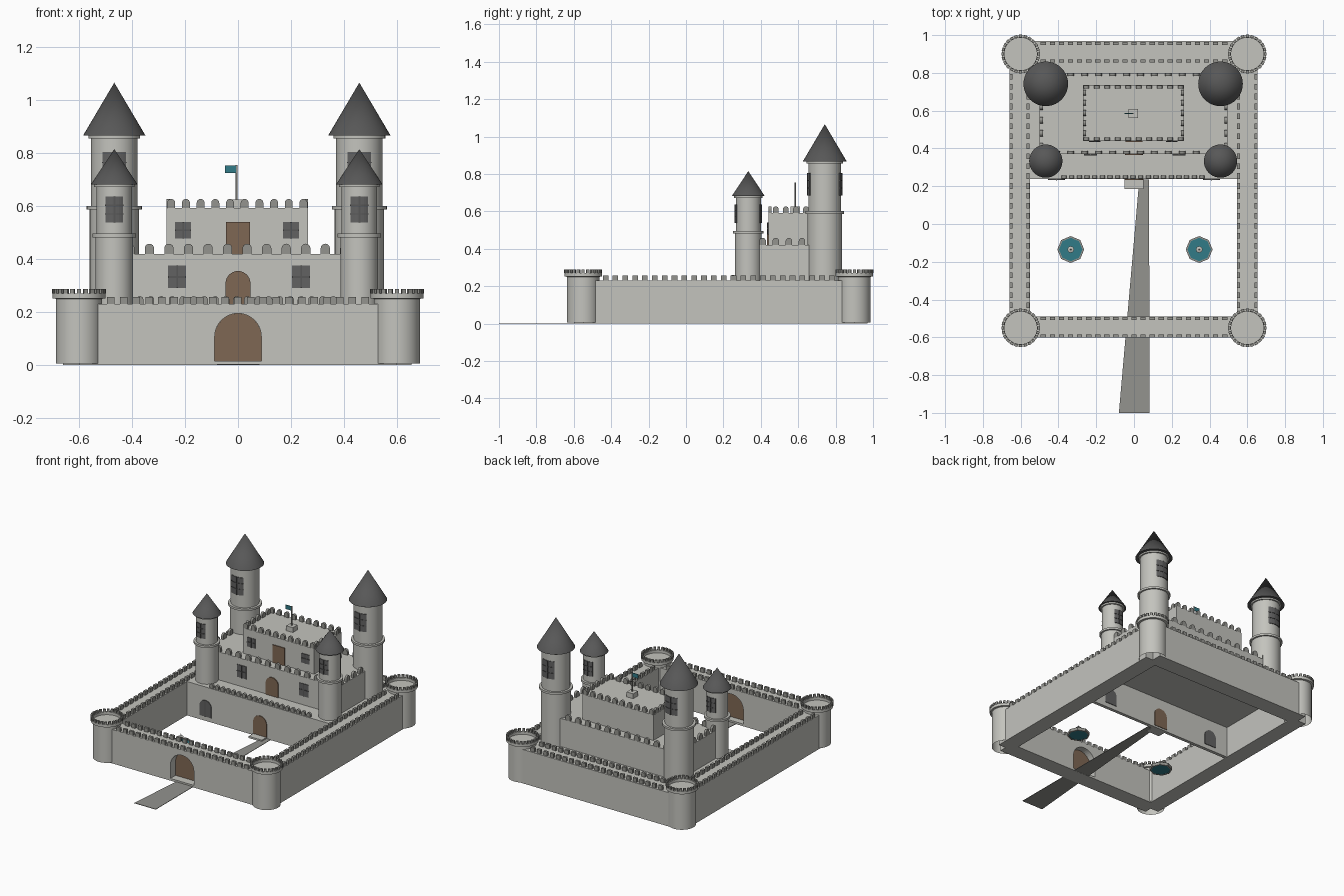
import bpy, bmesh, math
from mathutils import Vector, Matrix

if "Cube" in bpy.data.objects:
    bpy.data.objects.remove(bpy.data.objects["Cube"])


def mat(name, r, g, b):
    m = bpy.data.materials.new(name)
    m.diffuse_color = (*[(c / 255) ** 2.2 for c in (r, g, b)], 1)
    m.use_nodes = True
    m.node_tree.nodes["Principled BSDF"].inputs["Base Color"].default_value = m.diffuse_color
    return m


STONE = mat("light stone", 194, 194, 188)
MERLON = mat("mid grey stone", 146, 146, 141)
ROOF = mat("roof slate", 88, 88, 88)
GLASS = mat("window grey", 98, 98, 98)
WOOD = mat("brown wood", 126, 103, 84)
TEAL = mat("teal", 52, 122, 134)


def finish(name, bm, m, smooth=False):
    bmesh.ops.recalc_face_normals(bm, faces=bm.faces)
    me = bpy.data.meshes.new(name)
    bm.to_mesh(me)
    bm.free()
    me.materials.append(m)
    ob = bpy.data.objects.new(name, me)
    bpy.context.collection.objects.link(ob)
    if smooth:
        bpy.ops.object.select_all(action='DESELECT')
        ob.select_set(True)
        bpy.context.view_layer.objects.active = ob
        bpy.ops.object.shade_smooth_by_angle(angle=math.radians(40))
    return ob


def prism(bm, pts, vec, M=Matrix()):
    """Extrude a planar outline along vec."""
    a = [bm.verts.new(M @ Vector(p)) for p in pts]
    b = [bm.verts.new(M @ (Vector(p) + Vector(vec))) for p in pts]
    bm.faces.new(a)
    bm.faces.new(b[::-1])
    for i in range(len(a)):
        j = (i + 1) % len(a)
        bm.faces.new((a[i], b[i], b[j], a[j]))


def box(name, x0, x1, y0, y1, z0, z1, m):
    bm = bmesh.new()
    prism(bm, [(x0, y0, z0), (x1, y0, z0), (x1, y1, z0), (x0, y1, z0)], (0, 0, z1 - z0))
    return finish(name, bm, m)


def arch_pts(w, h, n=10, rounded=True):
    """Outline in x-z: upright rectangle, optionally with a half-round top."""
    r = w / 2
    if not rounded:
        return [(-r, 0, 0), (-r, 0, h), (r, 0, h), (r, 0, 0)]
    arc = [(-r * math.cos(math.pi * i / n), 0, h - r + r * math.sin(math.pi * i / n))
           for i in range(n + 1)]
    return [(-r, 0, 0)] + arc + [(r, 0, 0)]


def panel(name, x, y0, y1, z0, z1, w, m, rounded=True):
    bm = bmesh.new()
    prism(bm, arch_pts(w, z1 - z0, 16, rounded), (0, y1 - y0, 0), Matrix.Translation((x, y0, z0)))
    return finish(name, bm, m)


def window(name, x, y, z0, z1, w):
    """Flat window plate with a cross of thin bars."""
    panel(name, x, y - .004, y + .002, z0, z1, w, GLASS, False)
    zc = (z0 + z1) / 2
    box(name + "_post", x - .003, x + .003, y - .007, y, z0, z1, ROOF)
    box(name + "_rail", x - w / 2, x + w / 2, y - .007, y, zc - .003, zc + .003, ROOF)


def lathe(name, x, y, prof, m, seg=40):
    """Revolve a list of (radius, z) around a vertical axis."""
    bm = bmesh.new()
    rings = []
    for r, z in prof:
        if r == 0:
            rings.append([bm.verts.new((x, y, z))] * seg)
        else:
            rings.append([bm.verts.new((x + r * math.cos(2 * math.pi * i / seg),
                                        y + r * math.sin(2 * math.pi * i / seg), z)) for i in range(seg)])
    for a, b in zip(rings, rings[1:]):
        for i in range(seg):
            j = (i + 1) % seg
            bm.faces.new(list(dict.fromkeys((a[i], a[j], b[j], b[i]))))
    return finish(name, bm, m, True)


def merlons(name, p, q, n, z, w, h, d=.016, rounded=True):
    """Row of n merlons from point p to point q."""
    bm = bmesh.new()
    p, q = Vector((*p, z)), Vector((*q, z))
    rot = Matrix.Rotation(math.atan2(q.y - p.y, q.x - p.x), 4, 'Z')
    for i in range(n):
        M = Matrix.Translation(p.lerp(q, i / (n - 1))) @ rot @ Matrix.Translation((0, -d / 2, 0))
        prism(bm, arch_pts(w, h, 8, rounded), (0, d, 0), M)
    finish(name, bm, MERLON)


# Outer walls; the front one has an arched gateway in its outline
box("left_wall", -.66, -.55, -.55, .9, 0, .23, STONE)
box("right_wall", .545, .655, -.55, .9, 0, .23, STONE)
box("back_wall", -.6, .6, .855, .97, 0, .23, STONE)
gate = [(x, 0, z) for x, _, z in arch_pts(.176, .195, 20)]
bm = bmesh.new()
prism(bm, [(-.6, 0, 0), *gate, (.6, 0, 0), (.6, 0, .23), (-.6, 0, .23)], (0, .11, 0),
      Matrix.Translation((0, -.6, 0)))
finish("front_wall", bm, STONE)
panel("gate_door", 0, -.545, -.535, .015, .195, .176, WOOD)
box("gate_step", -.088, .088, -.6, -.49, 0, .015, STONE)

for x in (-.652, -.56, .553, .647):
    merlons("side_wall_merlons", (x, -.43), (x, .78), 24, .23, .03, .027, rounded=False)
for y in (-.592, -.5, .863, .955):
    merlons("cross_wall_merlons", (-.48, y), (.48, y), 21, .23, .028, .027, rounded=False)

# Corner towers, open below, with a crown of small blocks
for x in (-.6, .6):
    for y in (-.55, .9):
        lathe("corner_tower", x, y, [(.087, .005), (.087, .25), (.1, .252), (.1, .27),
                                     (.086, .27), (.086, .252), (0, .252)], STONE)
        bm = bmesh.new()
        for i in range(24):
            M = (Matrix.Translation((x, y, .27)) @ Matrix.Rotation(2 * math.pi * i / 24, 4, 'Z')
                 @ Matrix.Translation((0, -.102, 0)))
            prism(bm, arch_pts(.016, .018, rounded=False), (0, .014, 0), M)
        finish("corner_tower_merlons", bm, MERLON)

# Terrace: thin front wall and a roof slab over a hollow space
box("terrace_front", -.55, .545, .238, .26, 0, .23, STONE)
box("terrace_floor", -.55, .545, .238, .86, .215, .23, STONE)
merlons("terrace_merlons", (-.37, .25), (.36, .25), 19, .23, .026, .03)
panel("terrace_door", 0, .234, .264, .012, .145, .1, WOOD)
box("terrace_step", -.05, .05, .185, .238, 0, .012, STONE)
for x in (-.41, .41):
    panel("terrace_window", x, .234, .264, .03, .14, .09, GLASS)
    box("terrace_window_post", x - .003, x + .003, .231, .24, .03, .14, ROOF)

# Two stacked keep storeys: x0, x1, y0, y1, z0, z1, merlons across, merlons deep
for name, x0, x1, y0, y1, z0, z1, nx, ny, w, h in (
        ("lower_keep", -.5, .495, .37, .8, .23, .42, 14, 6, .035, .038),
        ("upper_keep", -.27, .265, .44, .735, .42, .592, 10, 5, .03, .035)):
    box(name, x0, x1, y0, y1, z0, z1, STONE)
    for y in (y0 + .009, y1 - .009):
        merlons(name + "_merlons", (x0 + .018, y), (x1 - .018, y), nx, z1, w, h)
    for x in (x0 + .009, x1 - .009):
        merlons(name + "_side_merlons", (x, y0 + .04), (x, y1 - .04), ny, z1, w, h)
panel("lower_keep_door", 0, .364, .372, .23, .355, .094, WOOD)
panel("upper_keep_door", 0, .434, .442, .42, .54, .09, WOOD, False)
for x in (-.23, .238):
    window("lower_keep_window", x, .37, .29, .375, .069)
for x in (-.207, .2):
    window("upper_keep_window", x, .44, .477, .54, .061)


def curved_plate(name, x, y, r, ang, w, z0, z1, m, off=.004):
    """Thin plate wrapped on a round tower, facing direction ang."""
    half = math.asin(w / 2 / r)
    ts = [ang - half + 2 * half * i / 8 for i in range(9)]
    pts = [(x + (r + off) * math.cos(t), y + (r + off) * math.sin(t), z0) for t in ts]
    pts += [(x + (r - .003) * math.cos(t), y + (r - .003) * math.sin(t), z0) for t in ts[::-1]]
    bm = bmesh.new()
    prism(bm, pts, (0, 0, z1 - z0))
    finish(name, bm, m)


# Keep towers: y, lower radius, upper radius, ring z, roof z, apex z, roof radius, window z range, width
for x in (-.467, .458):
    for name, y, r0, r1, zr, zc, za, rc, w0, w1, ww in (
            ("rear_tower", .742, .093, .088, .595, .868, 1.066, .118, .685, .805, .085),
            ("front_tower", .333, .071, .067, .49, .684, .815, .088, .538, .636, .063)):
        lathe(name, x, y, [(r0, .225), (r0, zr - .008), (r0 + .011, zr - .008), (r0 + .011, zr + .006),
                           (r1, zr + .006), (r1, zc - .012), (r1 + .01, zc - .012), (r1 + .01, zc)], STONE)
        lathe(name + "_roof", x, y, [(0, zc), (rc, zc - .002), (0, za)], ROOF)
        for a in (-math.pi / 2, math.pi / 2):
            curved_plate(name + "_window", x, y, r1, a, ww, w0, w1, GLASS)
            curved_plate(name + "_post", x, y, r1, a, .007, w0, w1, ROOF, .007)
            for k in (1, 2):
                z = w0 + (w1 - w0) * k / 3
                curved_plate(name + "_rail", x, y, r1, a, ww, z - .002, z + .002, ROOF, .007)

# Flag on the upper keep
box("flag_base", -.03, .02, .56, .61, .592, .625, STONE)
lathe("flag_pole", -.005, .585, [(0, .62), (.004, .62), (.004, .755), (0, .755)], MERLON, 10)
box("flag", -.05, -.005, .583, .587, .725, .753, TEAL)

# Courtyard fountains: octagonal rim, water and a small spout
for x in (-.335, .345):
    lathe("fountain_rim", x, -.135, [(.062, 0), (.071, 0), (.071, .02), (.062, .02), (.062, 0)], MERLON, 8)
    lathe("fountain_water", x, -.135, [(0, .002), (.064, .002), (.064, .013), (0, .013)], TEAL, 8)
    lathe("fountain_spout", x, -.135, [(.014, .01), (.006, .02), (.005, .05), (.018, .056),
                                       (.004, .06), (0, .08)], STONE, 8)

# Tapering path through the gate
bm = bmesh.new()
prism(bm, [(-.08, -1, .001), (.082, -1, .001), (.08, .235, .001), (.028, .235, .001)], (0, 0, .003))
finish("path", bm, MERLON)
